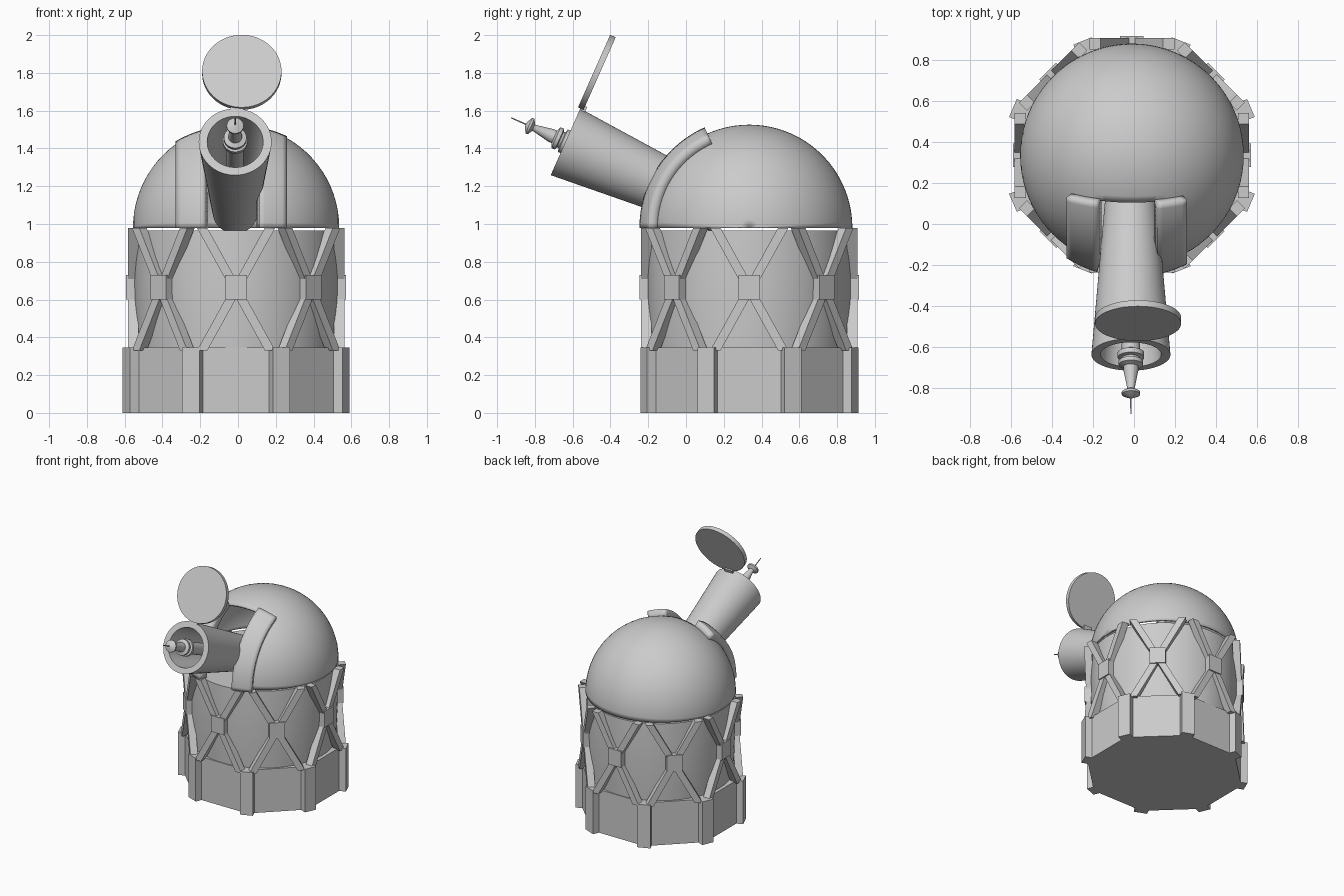
import bpy
import bmesh
from math import sin, cos, pi, radians, sqrt, asin
from mathutils import Vector, Matrix

cube = bpy.data.objects.get("Cube")
if cube:
    bpy.data.objects.remove(cube, do_unlink=True)

grey = bpy.data.materials.new("plain grey")
grey.use_nodes = True
TONE = (0.6, 0.6, 0.6, 1)
grey.diffuse_color = TONE
grey.node_tree.nodes["Principled BSDF"].inputs["Base Color"].default_value = TONE

CX, CY = -0.01, 0.335          # tower axis
CENTRE = Matrix.Translation((CX, CY, 0))


def finish(name, bm, matrix, smooth=True):
    """Turn a bmesh into a named, shaded object."""
    bm.transform(matrix)
    mesh = bpy.data.meshes.new(name)
    bm.to_mesh(mesh)
    bm.free()
    mesh.materials.append(grey)
    obj = bpy.data.objects.new(name, mesh)
    bpy.context.collection.objects.link(obj)
    if smooth:
        bpy.ops.object.select_all(action='DESELECT')
        obj.select_set(True)
        bpy.context.view_layer.objects.active = obj
        bpy.ops.object.shade_smooth_by_angle(angle=radians(35))
    return obj


def lathe(name, profile, matrix, sides=64, smooth=True, turn=0.0):
    """Spin (radius, height) points round the local z axis."""
    bm = bmesh.new()
    rings = []
    for r, z in profile:
        if r == 0:
            rings.append([bm.verts.new((0, 0, z))] * sides)
        else:
            angles = [turn + 2 * pi * i / sides for i in range(sides)]
            rings.append([bm.verts.new((r * cos(a), r * sin(a), z)) for a in angles])
    for low, high in zip(rings, rings[1:]):
        for i in range(sides):
            j = (i + 1) % sides
            corners = dict.fromkeys((low[i], low[j], high[j], high[i]))
            bm.faces.new(list(corners))
    bmesh.ops.recalc_face_normals(bm, faces=bm.faces)
    return finish(name, bm, matrix, smooth)


def box(name, size, matrix, lean=0.0):
    """Box whose top may lean sideways along x."""
    bm = bmesh.new()
    bmesh.ops.create_cube(bm, size=1, matrix=Matrix.Diagonal((*size, 1)))
    for v in bm.verts:
        v.co.x += lean * v.co.z / size[2]
    return finish(name, bm, matrix, smooth=False)


def sphere_patch(name, radius, xs, angles, thickness, is_open=None):
    """Shell on a sphere, gridded by x and by the angle up from the front."""
    bm = bmesh.new()
    grid = []
    for x in xs:
        r = sqrt(max(radius ** 2 - x ** 2, 0))
        grid.append([bm.verts.new((x, -r * cos(a), r * sin(a))) for a in angles])
    for i in range(len(xs) - 1):
        for j in range(len(angles) - 1):
            if is_open and is_open((xs[i] + xs[i + 1]) / 2, (angles[j] + angles[j + 1]) / 2):
                continue
            bm.faces.new((grid[i][j], grid[i + 1][j], grid[i + 1][j + 1], grid[i][j + 1]))
    bmesh.ops.remove_doubles(bm, verts=bm.verts, dist=1e-5)
    loose = [v for v in bm.verts if not v.link_faces]
    bmesh.ops.delete(bm, geom=loose, context='VERTS')
    obj = finish(name, bm, Matrix.Translation((CX, CY, 0.98)))
    shell = obj.modifiers.new("thickness", 'SOLIDIFY')
    shell.thickness = thickness
    shell.offset = -1
    return obj


def steps(a, b, n):
    return [a + (b - a) * i / n for i in range(n + 1)]


# Octagonal base with a pilaster on each corner
stretch = CENTRE @ Matrix.Diagonal((1.04, 1, 1, 1))
lathe("base", [(0, 0), (0.575, 0), (0.575, 0.345), (0, 0.345)], stretch,
      sides=8, smooth=False, turn=pi / 8)
for k in range(8):
    spin = Matrix.Rotation(pi / 8 + k * pi / 4, 4, 'Z')
    box("base_pilaster", (0.09, 0.095, 0.345),
        stretch @ spin @ Matrix.Translation((0.56, 0, 0.1725)))

# Slightly barrelled drum
lathe("drum", [(0, 0.32), (0.525, 0.32), (0.535, 0.49), (0.54, 0.66),
               (0.54, 0.82), (0.535, 0.965), (0, 0.965)], CENTRE, sides=96)

# Crossed braces with a square boss, one set for each side
for k in range(8):
    side = CENTRE @ Matrix.Rotation(k * pi / 4, 4, 'Z')
    for lean in (0.36, -0.36):
        box("cross_brace", (0.055, 0.055, 0.65),
            side @ Matrix.Translation((0, -0.545, 0.655)), lean)
    box("brace_boss", (0.115, 0.06, 0.13), side @ Matrix.Translation((0, -0.552, 0.665)))

# Dome with an open slot at the front
R = 0.546
LEFT, RIGHT, SLOT_TOP = -0.17, 0.125, radians(65)
phi_l, phi_r = asin(LEFT / R), asin(RIGHT / R)
phis = (steps(-pi / 2, phi_l, 16)[:-1] + steps(phi_l, phi_r, 8)[:-1]
        + steps(phi_r, pi / 2, 16))
dome_angles = steps(0, SLOT_TOP, 18)[:-1] + steps(SLOT_TOP, pi, 32)
sphere_patch("dome", R, [R * sin(p) for p in phis], dome_angles, 0.015,
             lambda x, a: LEFT < x < RIGHT and a < SLOT_TOP)

# Curved shutters beside the slot
for name, x0, x1 in (("right_shutter", LEFT - 0.15, LEFT), ("left_shutter", RIGHT, RIGHT + 0.145)):
    sphere_patch(name, 0.595, steps(x0, x1, 6), steps(0, radians(66), 24), 0.07)

# Telescope: the local z axis points out of the mouth
AXIS = Vector((0, -0.914, 0.405)).normalized()
scope = (Matrix.Translation((-0.015, -0.638, 1.435))
         @ AXIS.to_track_quat('Z', 'Y').to_matrix().to_4x4())
lathe("telescope_tube", [(0, -0.93), (0.118, -0.93), (0.193, 0), (0.148, 0),
                         (0.1, -0.6), (0, -0.6)], scope)

# Stepped spindle with a needle tip
lathe("telescope_spindle", [
    (0.045, -0.6), (0.045, -0.02), (0.065, -0.01), (0.065, 0.015), (0.045, 0.02),
    (0.045, 0.03), (0.06, 0.035), (0.06, 0.055), (0.036, 0.065), (0.036, 0.085),
    (0.018, 0.18), (0.02, 0.185), (0.045, 0.2), (0.045, 0.212), (0.014, 0.228),
    (0.004, 0.23), (0.003, 0.315), (0, 0.315)], scope, sides=32)

# Open lid standing above the mouth
lid = Matrix.Translation((0.02, -0.472, 1.803)) @ AXIS.to_track_quat('Z', 'Y').to_matrix().to_4x4()
lathe("telescope_lid", [(0, -0.016), (0.21, -0.016), (0.21, 0.016), (0, 0.016)], lid)
box("lid_hinge", (0.07, 0.05, 0.03), scope @ Matrix.Translation((0.01, 0.19, -0.015)))
